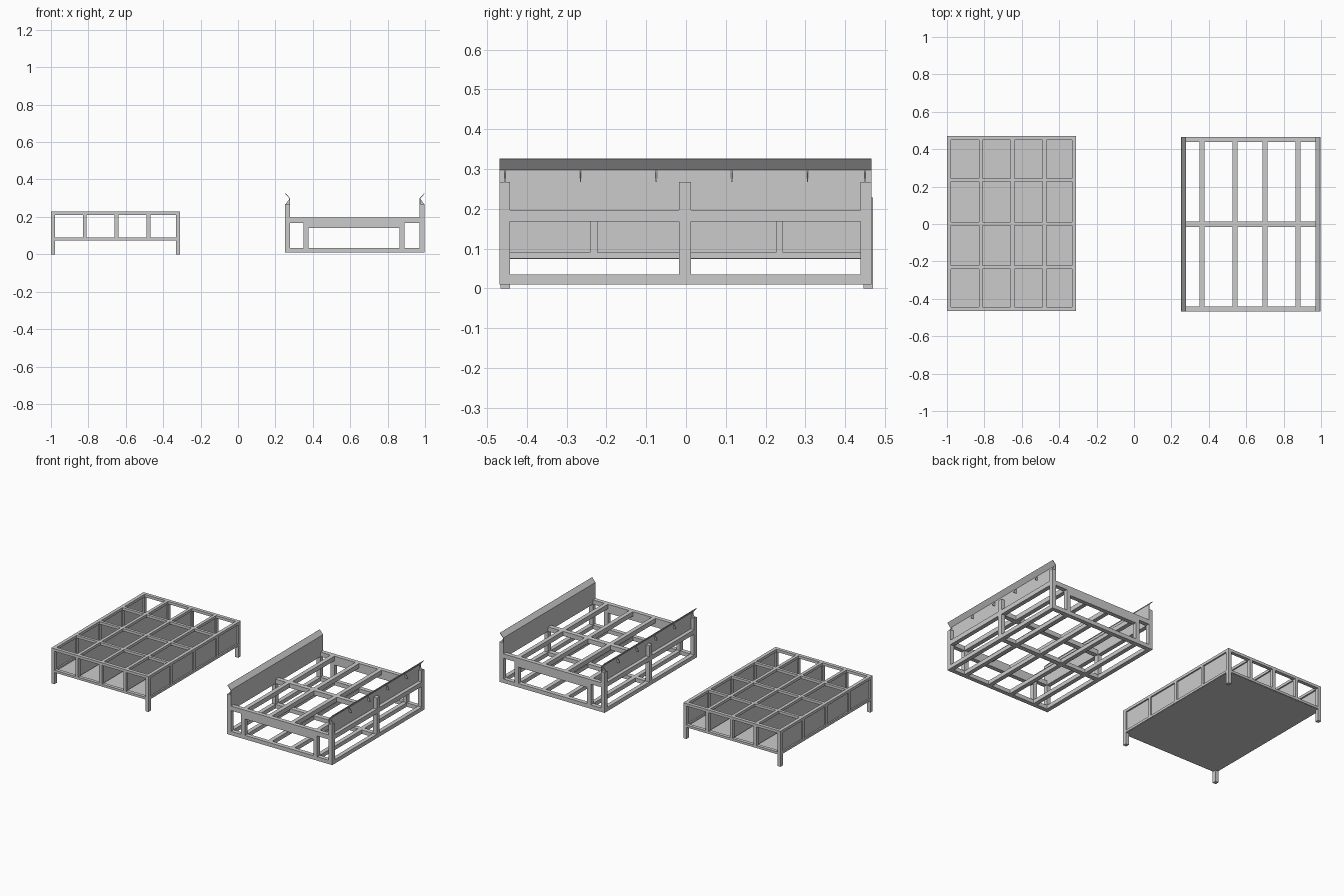
import bpy, bmesh

if "Cube" in bpy.data.objects:
    bpy.data.objects.remove(bpy.data.objects["Cube"])


def make(name, bm):
    bmesh.ops.recalc_face_normals(bm, faces=bm.faces)
    me = bpy.data.meshes.new(name)
    bm.to_mesh(me)
    bm.free()
    ob = bpy.data.objects.new(name, me)
    bpy.context.collection.objects.link(ob)
    return ob


def boxes(name, items):
    """One object from boxes given as (x0, x1, y0, y1, z0, z1)."""
    bm = bmesh.new()
    for x0, x1, y0, y1, z0, z1 in items:
        vs = bmesh.ops.create_cube(bm, size=1)["verts"]
        for v in vs:
            v.co.x = x1 if v.co.x > 0 else x0
            v.co.y = y1 if v.co.y > 0 else y0
            v.co.z = z1 if v.co.z > 0 else z0
    return make(name, bm)


def extrude_profile(name, pts, spans):
    """Closed XZ profile swept over each (y0, y1) span."""
    bm = bmesh.new()
    for y0, y1 in spans:
        a = [bm.verts.new((x, y0, z)) for x, z in pts]
        b = [bm.verts.new((x, y1, z)) for x, z in pts]
        bm.faces.new(a)
        bm.faces.new(b[::-1])
        for i in range(len(pts)):
            j = (i + 1) % len(pts)
            bm.faces.new((a[i], b[i], b[j], a[j]))
    return make(name, bm)


# ---------- compartment rack (left) ----------
X0, X1, Y0, Y1 = -1.0, -0.31, -0.466, 0.47
W = 0.022
B0, B1, T0, T1 = 0.075, 0.09, 0.211, 0.228
div_x = [-0.82, -0.65, -0.479]
div_y = [-0.232, 0.001, 0.235]

boxes("rack_leg", [(x, x + W, y, y + W + 0.002, 0, T1)
                   for x in (X0, X1 - W) for y in (Y0, Y1 - W - 0.002)])

rails = []
for z0, z1 in ((B0, B1), (T0, T1)):
    rails += [(x, x + W, Y0 + W, Y1 - W, z0, z1) for x in (X0, X1 - W)]
    rails += [(X0 + W, X1 - W, y, y + W, z0, z1) for y in (Y0, Y1 - W)]
boxes("rack_perimeter_rail", rails)

# top grid bars
boxes("rack_top_bar",
      [(x - 0.01, x + 0.01, Y0 + W, Y1 - W, T0, T1) for x in div_x] +
      [(X0 + W, X1 - W, y - 0.009, y + 0.009, T0, T1) for y in div_y])

# uprights on the two ends and the two long sides
boxes("rack_upright",
      [(x - 0.01, x + 0.01, y, y + W, B1, T0) for x in div_x for y in (Y0, Y1 - W)] +
      [(x, x + W, y - 0.009, y + 0.009, B1, T0) for y in div_y for x in (X0, X1 - W)])

# lengthwise panels and the floor
boxes("rack_divider_panel",
      [(x - 0.002, x + 0.002, Y0 + W, Y1 - W, B1 - 0.005, T0)
       for x in [X0 + 0.011] + div_x + [X1 - 0.011]])
boxes("rack_floor", [(X0 + 0.005, X1 - 0.005, Y0 + 0.005, Y1 - 0.005, 0.074, 0.079)])

# ---------- open frame with side boards (right) ----------
L, R, F, K = 0.252, 0.998, -0.469, 0.466
P = 0.027
MID = (-0.017, 0.013)
beam_x = [0.364, 0.54, 0.70, 0.878]

boxes("frame_post",
      [(x, x + P, y0, y1, 0.01, 0.268) for x in (L, R - P)
       for y0, y1 in ((F, F + P), MID, (K - P, K))])

# base level and deck level
for label, z0, z1 in (("base", 0.01, 0.035), ("deck", 0.168, 0.197)):
    boxes(label + "_perimeter_rail",
          [(x, x + P, y0, y1, z0, z1) for x in (L, R - P)
           for y0, y1 in ((F + P, MID[0]), (MID[1], K - P))] +
          [(L + P, R - P, y, y + P, z0, z1) for y in (F, K - P)])
    boxes(label + "_middle_crossbeam", [(L + P, R - P, *MID, z0, z1)])
    boxes(label + "_long_beam",
          [(x - 0.0135, x + 0.0135, y0, y1, z0, z1) for x in beam_x
           for y0, y1 in ((F + P, MID[0]), (MID[1], K - P))])

# end uprights with the lower lintel between them
boxes("end_upright", [(x - 0.0135, x + 0.0135, y, y + P, 0.035, 0.168)
                      for x in (beam_x[0], beam_x[-1]) for y in (F, K - P)])
boxes("end_lintel", [(beam_x[0] + 0.0135, beam_x[-1] - 0.0135, y, y + P, 0.14, 0.168)
                     for y in (F, K - P)])

# side boards with an outward flared lip, stiffened by thin gussets
axis = (L + R) / 2
board = [(0.275, 0.197), (0.279, 0.197), (0.279, 0.299), (0.255, 0.326),
         (0.252, 0.324), (0.275, 0.298)]
gusset = [(0.275, 0.268), (0.275, 0.296), (0.254, 0.268)]
gusset_y = [-0.455, -0.265, -0.075, 0.115, 0.305, 0.45]
for side in ("left", "right"):
    def flip(pts):
        return pts if side == "left" else [(2 * axis - x, z) for x, z in pts]
    extrude_profile(side + "_side_board", flip(board), [(F, K)])
    extrude_profile(side + "_board_gusset", flip(gusset),
                    [(y - 0.0015, y + 0.0015) for y in gusset_y])
